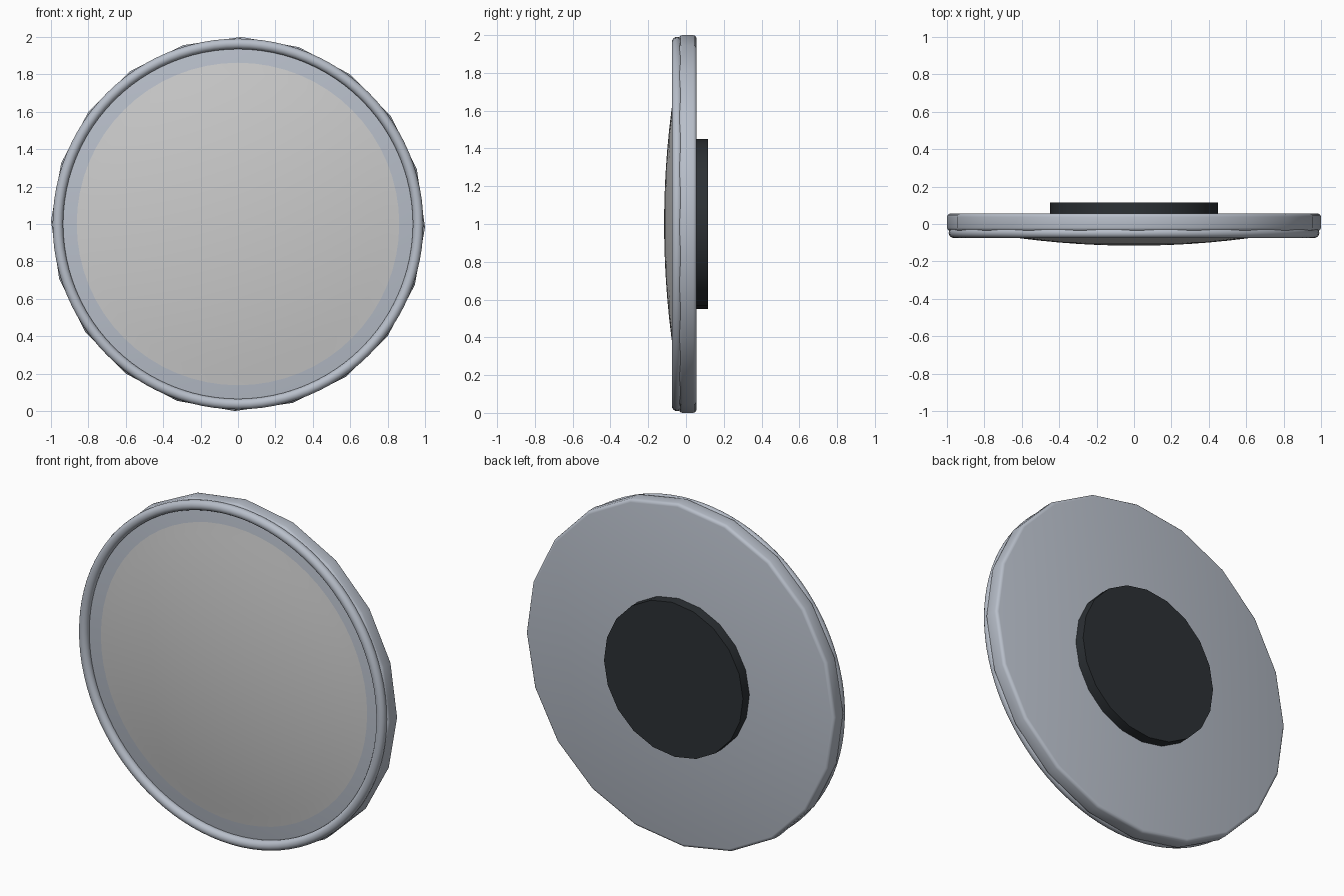
import bpy, bmesh
from math import sin, cos, pi, radians

if "Cube" in bpy.data.objects:
    bpy.data.objects.remove(bpy.data.objects["Cube"])


def material(name, rgb):
    m = bpy.data.materials.new(name)
    m.diffuse_color = (*rgb, 1)
    m.use_nodes = True
    m.node_tree.nodes["Principled BSDF"].inputs["Base Color"].default_value = m.diffuse_color
    return m


def lathe(name, profile, sides, mat=None, closed=False, turn=0.0, smooth=30):
    """Revolve (radius, y) points about the y axis through z = 1."""
    bm = bmesh.new()
    rings = []
    for r, y in profile:
        if r == 0:
            rings.append([bm.verts.new((0, y, 1))] * sides)
        else:
            rings.append([bm.verts.new((r * cos(turn + 2 * pi * i / sides), y,
                                        1 + r * sin(turn + 2 * pi * i / sides)))
                          for i in range(sides)])
    pairs = list(zip(rings, rings[1:]))
    if closed:
        pairs.append((rings[-1], rings[0]))
    for a, b in pairs:
        for i in range(sides):
            j = (i + 1) % sides
            bm.faces.new(list(dict.fromkeys((a[i], a[j], b[j], b[i]))))
    bmesh.ops.recalc_face_normals(bm, faces=bm.faces)
    me = bpy.data.meshes.new(name)
    bm.to_mesh(me)
    bm.free()
    ob = bpy.data.objects.new(name, me)
    bpy.context.collection.objects.link(ob)
    if mat:
        me.materials.append(mat)
    bpy.ops.object.select_all(action='DESELECT')
    ob.select_set(True)
    bpy.context.view_layer.objects.active = ob
    bpy.ops.object.shade_smooth_by_angle(angle=radians(smooth))
    return ob


metal = material("blue_grey_metal", (0.48, 0.52, 0.59))
rubber = material("dark_rubber", (0.025, 0.03, 0.035))
turn = radians(-1)

# Twenty-sided backing plate with rounded edges
b = 0.018
front, back = -0.037, 0.056
arc = [radians(a) for a in (0, 30, 60, 90)]
plate = [(0, front)]
plate += [(1 - b + b * sin(a), front + b - b * cos(a)) for a in arc]
plate += [(1 - b + b * cos(a), back - b + b * sin(a)) for a in arc]
plate += [(0, back)]
lathe("backing_plate", plate, 20, metal, turn=turn, smooth=35)

# Round front rim
rim = [(0.963 + 0.028 * cos(2 * pi * i / 16), -0.047 + 0.028 * sin(2 * pi * i / 16))
       for i in range(16)]
lathe("front_rim", rim, 96, metal, closed=True)

# Shallow convex mirror face with a soft edge
dome = [(0.1 * i, -0.116 + 0.107 * (0.1 * i) ** 2) for i in range(9)]
dome += [(0.88, -0.034), (0.92, -0.028), (0.95, -0.018)]
lathe("mirror_face", dome, 64, smooth=60)

# Mounting pad on the back
lathe("mounting_pad", [(0, 0.05), (0.45, 0.05), (0.45, 0.116), (0, 0.116)],
      20, rubber, turn=turn)
